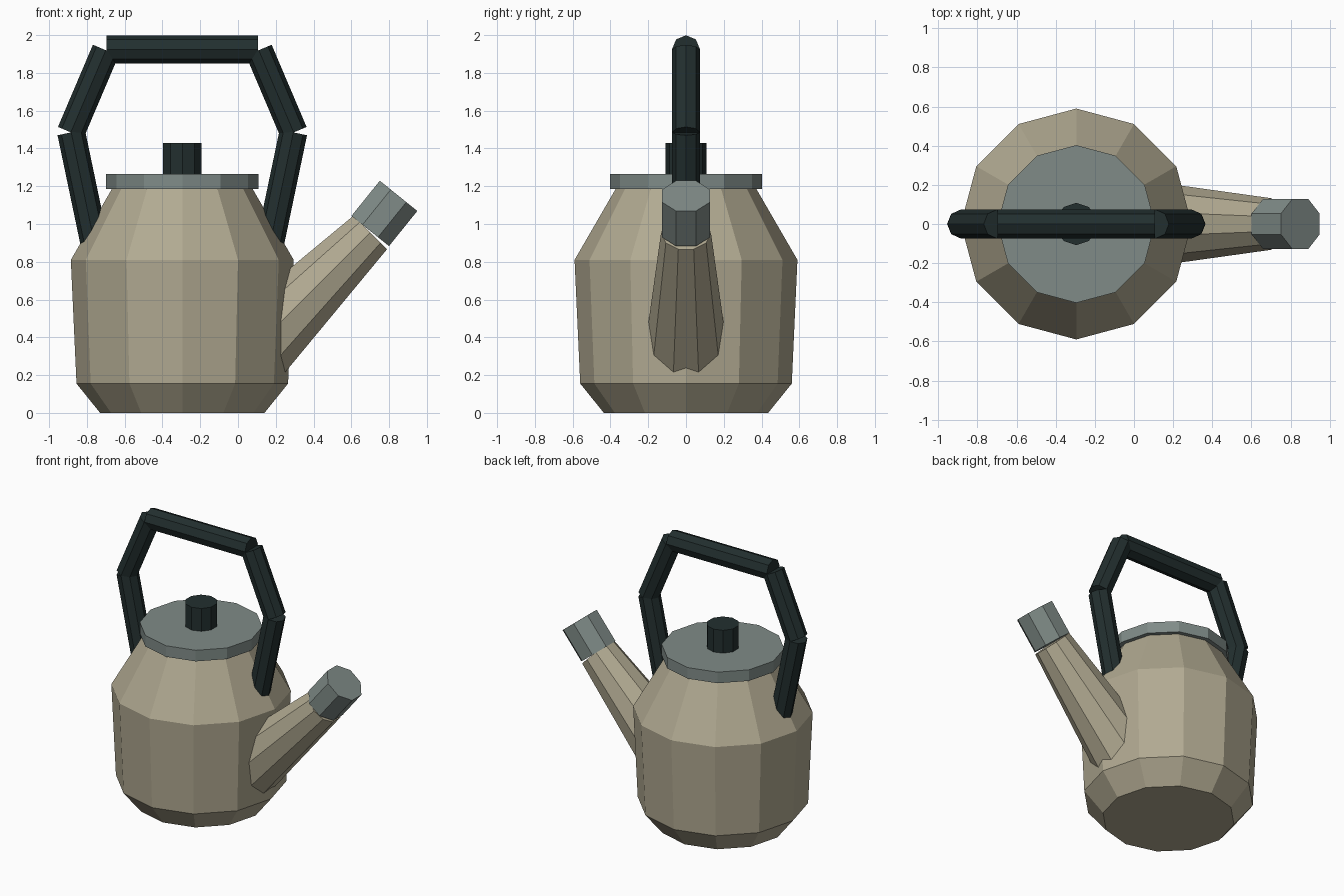
import bpy
from math import pi
from mathutils import Vector

CX = -0.295  # vertical axis of the pot

cube = bpy.data.objects.get("Cube")
if cube:
    bpy.data.objects.remove(cube, do_unlink=True)


def material(name, rgb):
    mat = bpy.data.materials.new(name)
    mat.use_nodes = True
    mat.diffuse_color = (*rgb, 1)
    mat.node_tree.nodes["Principled BSDF"].inputs["Base Color"].default_value = (*rgb, 1)
    return mat


enamel = material("beige enamel", (0.44, 0.40, 0.285))
metal = material("grey metal", (0.215, 0.26, 0.245))
grip = material("dark green grip", (0.016, 0.028, 0.028))


def rod(name, start, end, r1, r2, sides, mat, turn=0.0):
    """Flat-sided rod or cone between two points in the xz plane."""
    a, b = Vector((start[0], 0, start[1])), Vector((end[0], 0, end[1]))
    axis = b - a
    tilt = Vector((0, 0, 1)).rotation_difference(axis).to_matrix().to_4x4()
    bpy.ops.mesh.primitive_cone_add(vertices=sides, radius1=r1, radius2=r2, depth=axis.length)
    obj = bpy.context.object
    obj.name = name
    spin = Vector((1, 0, 0)).to_track_quat('X', 'Z').to_matrix().to_4x4()
    if turn:
        from mathutils import Matrix
        spin = Matrix.Rotation(turn, 4, 'Z')
    obj.data.transform(tilt @ spin)
    obj.location = (a + b) / 2
    obj.data.materials.append(mat)
    return obj


def lathe(name, profile, sides, mat):
    """Faceted solid of revolution around the pot axis."""
    from math import cos, sin
    verts = [(CX + r * cos(2 * pi * i / sides), r * sin(2 * pi * i / sides), z)
             for r, z in profile for i in range(sides)]
    faces = [tuple(range(sides))[::-1],
             tuple(range(len(verts) - sides, len(verts)))]
    for k in range(len(profile) - 1):
        for i in range(sides):
            j = (i + 1) % sides
            faces.append((k * sides + i, k * sides + j, (k + 1) * sides + j, (k + 1) * sides + i))
    mesh = bpy.data.meshes.new(name)
    mesh.from_pydata(verts, [], faces)
    mesh.materials.append(mat)
    obj = bpy.data.objects.new(name, mesh)
    bpy.context.collection.objects.link(obj)
    return obj


# Pot body and lid
lathe("body", [(0.435, 0), (0.56, 0.155), (0.59, 0.81), (0.37, 1.19)], 12, enamel)
lathe("lid", [(0.403, 1.185), (0.403, 1.265)], 12, metal)
rod("lid_knob", (CX, 1.26), (CX, 1.43), 0.108, 0.108, 10, grip)

# Spout and its metal tip
rod("spout", (0.064, 0.319), (0.70, 0.955), 0.221, 0.132, 10, enamel)
rod("spout_tip", (0.70, 0.963), (0.85, 1.149), 0.138, 0.138, 8, metal, pi / 8)

# Handle: top bar and mirrored side segments
R = 0.074
rod("handle_bar", (CX - 0.402, 1.925), (CX + 0.402, 1.925), R, R, 8, grip)
for side, s in (("right", -1), ("left", 1)):
    rod(f"handle_upper_{side}", (CX + s * 0.59, 1.485), (CX + s * 0.405, 1.92), R, R, 8, grip)
    rod(f"handle_lower_{side}", (CX + s * 0.455, 0.85), (CX + s * 0.588, 1.485), R, R, 8, grip)
